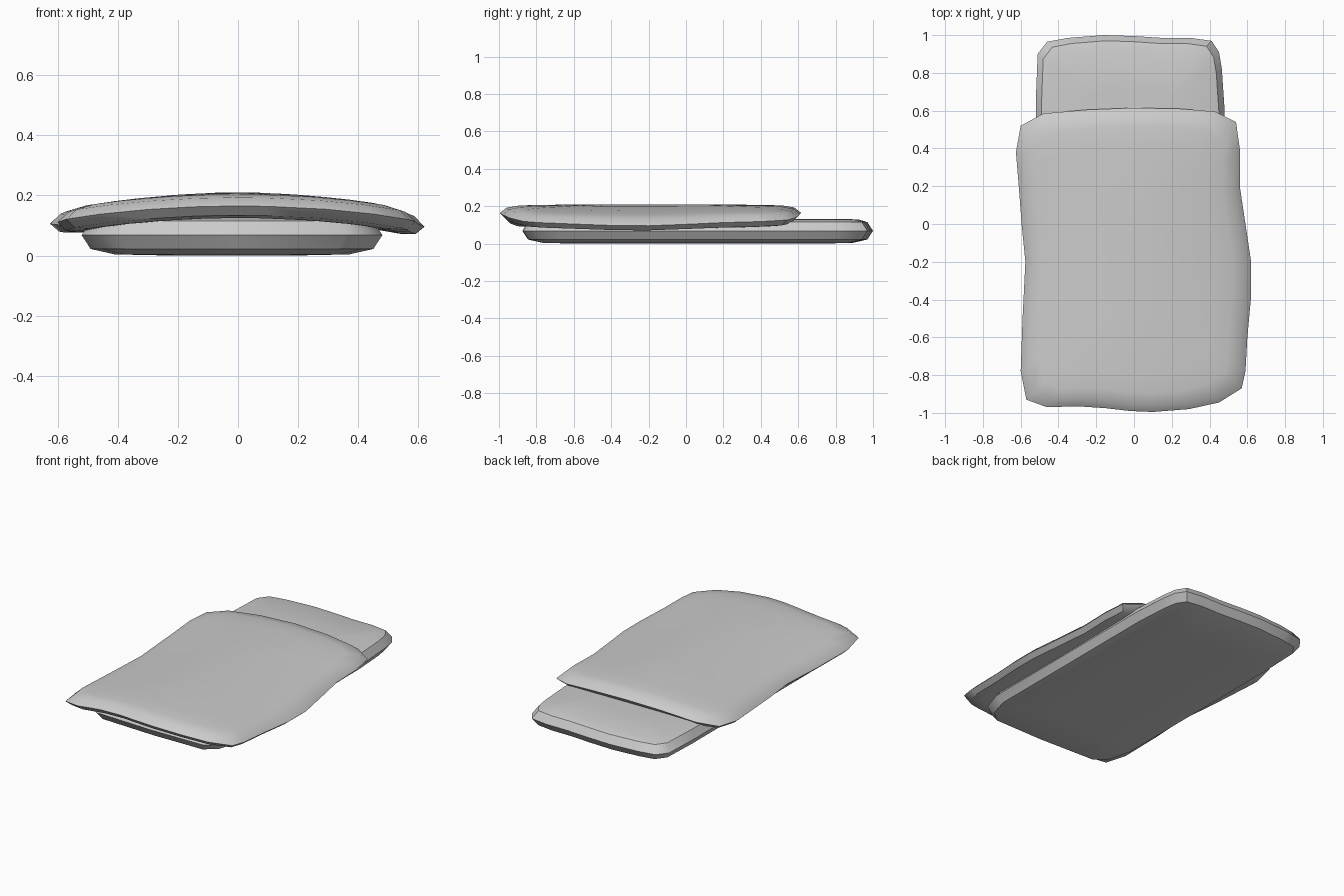
import bpy
import bmesh
import math

cube = bpy.data.objects.get("Cube")
if cube:
    bpy.data.objects.remove(cube, do_unlink=True)


def make_material(name, rgb):
    colour = (*rgb, 1.0)
    mat = bpy.data.materials.new(name)
    mat.use_nodes = True
    mat.diffuse_color = colour
    mat.node_tree.nodes["Principled BSDF"].inputs["Base Color"].default_value = colour
    return mat


def cushion(name, outline, rings, material, height_offset=None):
    """Skin a soft slab through rings of (inset, z) taken from one outline."""
    xs, ys = zip(*outline)
    cx, cy = (min(xs) + max(xs)) / 2, (min(ys) + max(ys)) / 2
    half_x, half_y = (max(xs) - min(xs)) / 2, (max(ys) - min(ys)) / 2
    bm = bmesh.new()
    loops = []
    for inset, z in rings:
        loop = []
        for px, py in outline:
            x = cx + (px - cx) * (1 - inset / half_x)
            y = cy + (py - cy) * (1 - inset / half_y)
            drop = height_offset(x, y) if height_offset else 0
            loop.append(bm.verts.new((x, y, z + drop)))
        loops.append(loop)
    count = len(outline)
    for low, high in zip(loops, loops[1:]):
        for i in range(count):
            j = (i + 1) % count
            bm.faces.new((low[i], low[j], high[j], high[i]))
    bm.faces.new(loops[0])
    bm.faces.new(loops[-1])
    bmesh.ops.recalc_face_normals(bm, faces=bm.faces[:])
    mesh = bpy.data.meshes.new(name)
    bm.to_mesh(mesh)
    bm.free()
    mesh.materials.append(material)
    obj = bpy.data.objects.new(name, mesh)
    bpy.context.collection.objects.link(obj)
    bpy.ops.object.select_all(action="DESELECT")
    obj.select_set(True)
    bpy.context.view_layer.objects.active = obj
    bpy.ops.object.shade_smooth_by_angle(angle=math.radians(35))
    return obj


def drape(x, y):
    """Arch the cover across its width, with sides that hang lower mid-length."""
    side = (x / 0.6) ** 2
    sag = max(0, 1 - ((y + 0.2) / 0.8) ** 2)
    return -side * (0.045 + 0.02 * sag)


grey = make_material("plain grey", (0.6, 0.6, 0.6))

# Mattress: flat slab with rounded corners and a bulging side
mattress_outline = [
    (-0.46, 0.965), (-0.35, 0.985), (-0.16, 1.0), (0, 0.995), (0.15, 0.985),
    (0.3, 0.985), (0.41, 0.97), (0.45, 0.91), (0.465, 0.82), (0.48, 0.6),
    (0.48, 0), (0.48, -0.68), (0.44, -0.81), (0.36, -0.87), (0, -0.875),
    (-0.4, -0.86), (-0.48, -0.8), (-0.52, -0.65), (-0.52, 0), (-0.52, 0.65),
    (-0.51, 0.9),
]
mattress_rings = [
    (0.3, 0), (0.11, 0.004), (0.03, 0.022), (0, 0.068),
    (0.03, 0.115), (0.08, 0.13), (0.3, 0.133),
]
cushion("mattress", mattress_outline, mattress_rings, grey)

# Blanket: wavy-edged cover draped over the front of the mattress
blanket_outline = [
    (-0.6, 0.52), (-0.48, 0.585), (-0.25, 0.605), (0, 0.615), (0.25, 0.61),
    (0.43, 0.595), (0.54, 0.54), (0.56, 0.4), (0.56, 0.2), (0.59, 0),
    (0.62, -0.2), (0.62, -0.38), (0.6, -0.6), (0.59, -0.78), (0.57, -0.87),
    (0.45, -0.945), (0.29, -0.98), (0.1, -0.995), (-0.02, -0.99),
    (-0.15, -0.975), (-0.3, -0.965), (-0.46, -0.97), (-0.57, -0.93),
    (-0.6, -0.78), (-0.59, -0.5), (-0.575, -0.2), (-0.595, 0),
    (-0.61, 0.2), (-0.625, 0.38),
]
blanket_rings = [
    (0.55, 0.125), (0.4, 0.125), (0.2, 0.125), (0.08, 0.125), (0.03, 0.134),
    (0, 0.165), (0.035, 0.193), (0.1, 0.204), (0.2, 0.207), (0.4, 0.209),
    (0.55, 0.21),
]
cushion("blanket", blanket_outline, blanket_rings, grey, drape)
